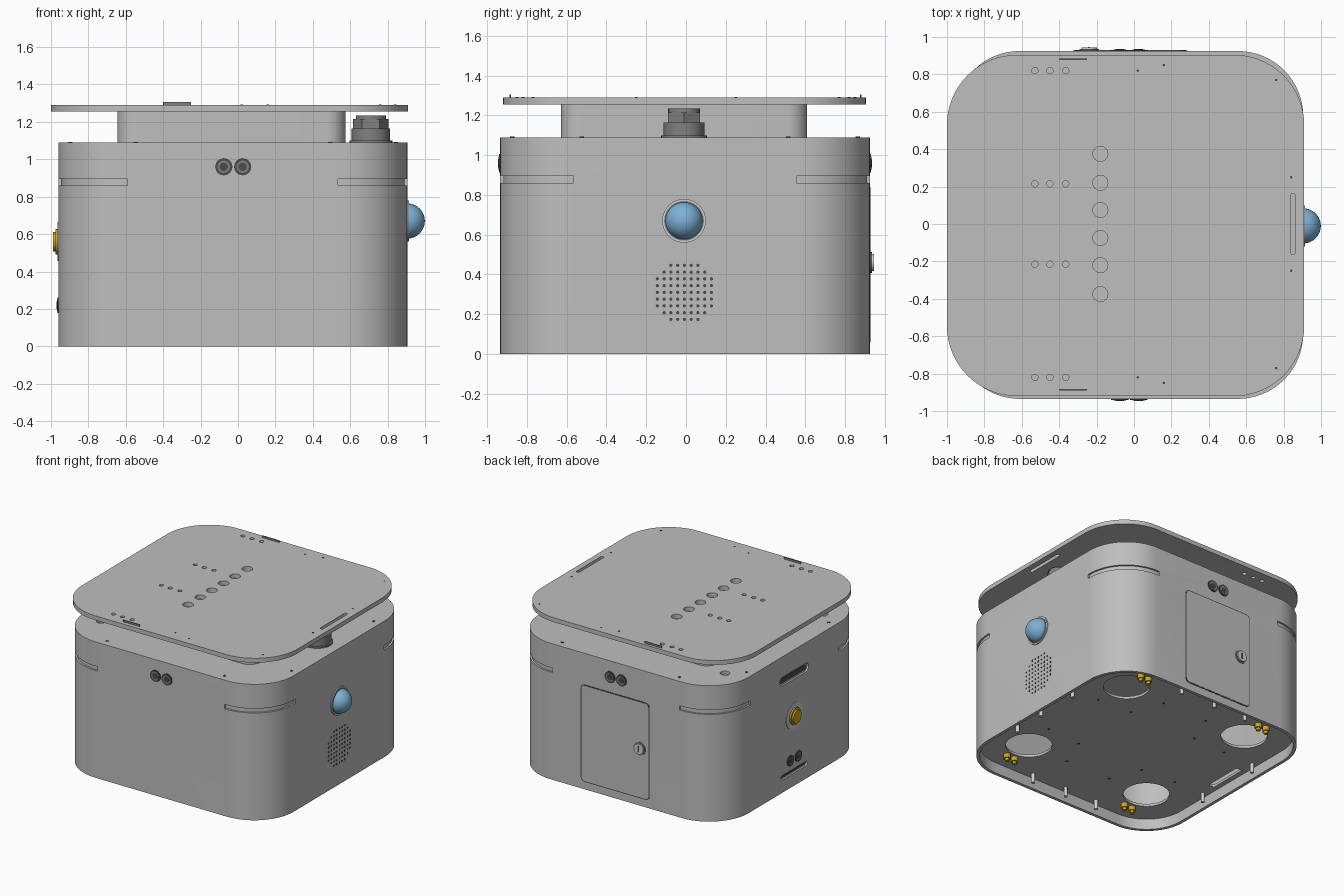
import bpy, bmesh, math
from mathutils import Matrix, Vector

cube = bpy.data.objects.get("Cube")
if cube:
    bpy.data.objects.remove(cube, do_unlink=True)


def material(name, r, g, b):
    m = bpy.data.materials.new(name)
    m.use_nodes = True
    m.diffuse_color = (r, g, b, 1)
    m.node_tree.nodes["Principled BSDF"].inputs["Base Color"].default_value = (r, g, b, 1)
    return m


GREY = material("housing_grey", .52, .52, .52)
MID = material("fitting_grey", .22, .22, .22)
DARK = material("dark_grey", .07, .07, .07)
PALE = material("pale_metal", .65, .65, .65)
BLUE = material("lens_blue", .2, .44, .68)
GOLD = material("gold", .62, .38, .01)

# Housing extents and centre
X0, X1, Y0, Y1, TOP_Z = -.96, .905, -.935, .925, 1.09
CX, CY = (X0 + X1) / 2, (Y0 + Y1) / 2
W, D, R = X1 - X0, Y1 - Y0, .35


def frame(u, v, w, origin):
    """Matrix taking local u, v, w onto the given world axes."""
    m = Matrix((u, v, w)).transposed().to_4x4()
    m.translation = origin
    return m


UP = Matrix.Identity(4)
FRONT = frame((1, 0, 0), (0, 0, 1), (0, -1, 0), (0, Y0, 0))
BACK = frame((1, 0, 0), (0, 0, 1), (0, 1, 0), (0, Y1, 0))
LENS = frame((0, 1, 0), (0, 0, 1), (1, 0, 0), (X1, 0, 0))
BUTTON = frame((0, 1, 0), (0, 0, 1), (-1, 0, 0), (X0, 0, 0))


def rounded(cx, cy, w, h, r, seg=6):
    pts = []
    for i, (sx, sy) in enumerate(((1, 1), (-1, 1), (-1, -1), (1, -1))):
        for k in range(seg + 1):
            a = (i + k / seg) * math.pi / 2
            pts.append((cx + sx * (w / 2 - r) + r * math.cos(a), cy + sy * (h / 2 - r) + r * math.sin(a)))
    return pts


def circle(cx, cy, r, n=24):
    return [(cx + r * math.cos(2 * math.pi * k / n), cy + r * math.sin(2 * math.pi * k / n)) for k in range(n)]


def prisms(name, outlines, lo, hi, mat=GREY, face=UP):
    """One object made of straight prisms on a chosen face of the housing."""
    bm = bmesh.new()
    for pts in outlines:
        rings = [[bm.verts.new(face @ Vector((u, v, w))) for u, v in pts] for w in (lo, hi)]
        for ring in rings:
            bm.faces.new(ring)
        for i in range(len(pts)):
            j = (i + 1) % len(pts)
            bm.faces.new((rings[0][i], rings[0][j], rings[1][j], rings[1][i]))
    bmesh.ops.recalc_face_normals(bm, faces=bm.faces)
    mesh = bpy.data.meshes.new(name)
    bm.to_mesh(mesh)
    bm.free()
    mesh.materials.append(mat)
    ob = bpy.data.objects.new(name, mesh)
    bpy.context.collection.objects.link(ob)
    activate(ob)
    bpy.ops.object.shade_smooth_by_angle(angle=math.radians(35))
    return ob


def activate(ob):
    bpy.ops.object.select_all(action='DESELECT')
    ob.select_set(True)
    bpy.context.view_layer.objects.active = ob


def cut(ob, *cutters):
    for c in cutters:
        c.hide_render = True
        mod = ob.modifiers.new("cut", 'BOOLEAN')
        mod.operation, mod.solver, mod.object = 'DIFFERENCE', 'EXACT', c
        activate(ob)
        bpy.ops.object.modifier_apply(modifier=mod.name)
        bpy.data.objects.remove(c, do_unlink=True)
    activate(ob)
    bpy.ops.object.shade_smooth_by_angle(angle=math.radians(35))


def corner_band(sx, sy):
    """Thin curved strip that follows one corner of the housing."""
    cx, cy = CX + sx * (W / 2 - R), CY + sy * (D / 2 - R)

    def path(r):
        arc = [(cx + sx * r * math.cos(a), cy + sy * r * math.sin(a))
               for a in (k * math.pi / 32 for k in range(17))]
        return [(arc[0][0], cy - sy * .02)] + arc + [(cx - sx * .02, arc[-1][1])]
    return path(R + .02) + path(R - .014)[::-1]


SIGNS = [(sx, sy) for sx in (-1, 1) for sy in (-1, 1)]

# Hollow housing with corner grooves, recessed slots and lid openings
housing = prisms("housing", [rounded(CX, CY, W, D, R, 16)], 0, TOP_Z)
cut(housing,
    prisms("hollow", [rounded(CX, CY, W - .05, D - .05, R - .025, 16)], -.1, TOP_Z - .025),
    prisms("grooves", [corner_band(sx, sy) for sx, sy in SIGNS], .86, .895),
    prisms("side_slots", [rounded(0, .89, .36, .07, .03), rounded(0, .12, .33, .035, .015)], -.015, .05, GREY, BUTTON),
    prisms("lid_holes", [circle(-.78, y, .036) for y in (-.62, .62)], 1.0, 1.2))
prisms("lid_screws", [circle(CX + sx * x, CY + sy * y, .012, 10) for sx, sy in SIGNS
                      for x, y in ((.52, .87), (.87, .52))], TOP_Z, TOP_Z + .003, DARK)
prisms("side_slot_backing", [rounded(0, .89, .33, .04, .018), rounded(0, .12, .3, .015, .007)],
       -.015, -.01, DARK, BUTTON)

# Recessed floor with wheel openings
floor = prisms("floor", [rounded(CX, CY, W - .05, D - .05, R - .025, 16)], .085, .105)
cut(floor, prisms("wheel_openings", [circle(CX + sx * .56, CY + sy * .555, .17, 40) for sx, sy in SIGNS]
                  + [rounded(-.87, 0, .05, .32, .015)], 0, .2))
feet = [(.82, -.08), (.8, -.37), (.82, .28), (-.89, .28), (-.89, -.28)]
feet += [(x, y) for x in (-.36, -.07, .24) for y in (-.86, .83)]
prisms("floor_pins", [circle(x, y, .014, 12) for x, y in feet], .01, .085, PALE)
contacts = [(CX + sx * .56 + dx, CY + sy * .76) for sx, sy in SIGNS for dx in (-.036, .036)]
prisms("contact_pads", [circle(x, y, .026, 16) for x, y in contacts], .05, .085, GOLD)
prisms("contact_tips", [circle(x, y, .016, 12) for x, y in contacts], .03, .05, GOLD)
prisms("floor_screws", [circle(CX + sx * x, CY + sy * y, .01, 8) for sx, sy in SIGNS
                        for x, y in ((.2, .55), (.3, .3), (.6, .28))], .082, .085, DARK)

# Raised neck and overhanging top plate
prisms("neck", [rounded(-.035, -.01, 1.22, 1.24, .1, 10)], TOP_Z, 1.255)
plate = prisms("top_plate", [rounded(-.045, -.008, 1.91, 1.825, .375, 16)], 1.255, 1.29)
plate_holes = [circle(-.18, sy * y, .04) for sy in (-1, 1) for y in (.075, .22, .375)]
plate_holes += [circle(x, sy * y, .017, 14) for x in (-.53, -.45, -.365) for sy in (-1, 1) for y in (.215, .82)]
plate_holes.append(rounded(.85, 0, .026, .325, .012))
cut(plate, prisms("plate_holes", plate_holes, 1.2, 1.35))
prisms("plate_pinholes", [circle(x, sy * y, .007, 8) for sy in (-1, 1)
                          for x, y in ((.02, .82), (.16, .85), (.76, .77), (.84, .25))], 1.29, 1.292, DARK)
prisms("plate_tabs", [rounded(-.325, y, .15, .008, .003, 2) for y in (-.885, .88)], 1.28, 1.305, MID)

# Cable gland on the lid: flange, lower nut, upper nut, cap
for name, r, lo, hi, n in (("gland_flange", .115, 1.09, 1.1, 32), ("gland_body", .104, 1.1, 1.165, 12),
                           ("gland_nut", .094, 1.165, 1.215, 6), ("gland_cap", .08, 1.215, 1.235, 24)):
    prisms(name, [circle(.71, -.01, r, n)], lo, hi, MID)


# Paired round sockets
def sockets(name, face, us, v, r):
    for part, scale, height, mat in (("rim", 1, .006, DARK), ("ring", .72, .008, MID), ("core", .48, .01, DARK)):
        prisms(name + "_" + part, [circle(u, v, r * scale) for u in us], 0, height, mat, face)


sockets("front_socket", FRONT, (-.076, .025), .96, .046)
sockets("back_socket", BACK, (-.076, .025), .96, .046)
sockets("side_socket", BUTTON, (-.05, .05), .22, .042)

# Service door with lock on the back
prisms("door_gap", [rounded(-.02, .45, .61, .78, .035)], 0, .002, DARK, BACK)
prisms("door", [rounded(-.02, .45, .594, .764, .028)], 0, .004, GREY, BACK)
prisms("lock_rim", [circle(-.24, .46, .052)], 0, .01, MID, BACK)
prisms("lock_barrel", [circle(-.24, .46, .042)], 0, .02, PALE, BACK)
prisms("lock_keyway", [rounded(-.24, .46, .012, .05, .004, 2)], .02, .022, DARK, BACK)

# Round lens with collar
prisms("lens_collar", [circle(-.01, .67, .11, 40)], 0, .008, PALE, LENS)
prisms("lens_gap", [circle(-.01, .67, .1, 40)], 0, .01, MID, LENS)
bpy.ops.mesh.primitive_uv_sphere_add(segments=32, ring_count=16, radius=.094, location=(X1, -.01, .67),
                                     rotation=(0, math.pi / 2, 0))
lens = bpy.context.object
lens.name = "lens"
lens.data.materials.append(BLUE)
bpy.ops.object.shade_smooth()

# Speaker grille: a dot grid with clipped corners
dots = [(i, k) for i in range(-4, 5) for k in range(-4, 5) if abs(i) + abs(k) <= 6]
prisms("speaker_grille", [circle(-.008 + i * .034, .31 + k * .034, .0085, 8) for i, k in dots], 0, .002, DARK, LENS)

# Push button on the opposite side
prisms("button_collar", [circle(0, .56, .105, 32)], 0, .004, PALE, BUTTON)
prisms("button_base", [circle(0, .56, .068, 12)], 0, .016, GOLD, BUTTON)
prisms("button_cap", [circle(0, .56, .052, 24)], .016, .03, GOLD, BUTTON)
